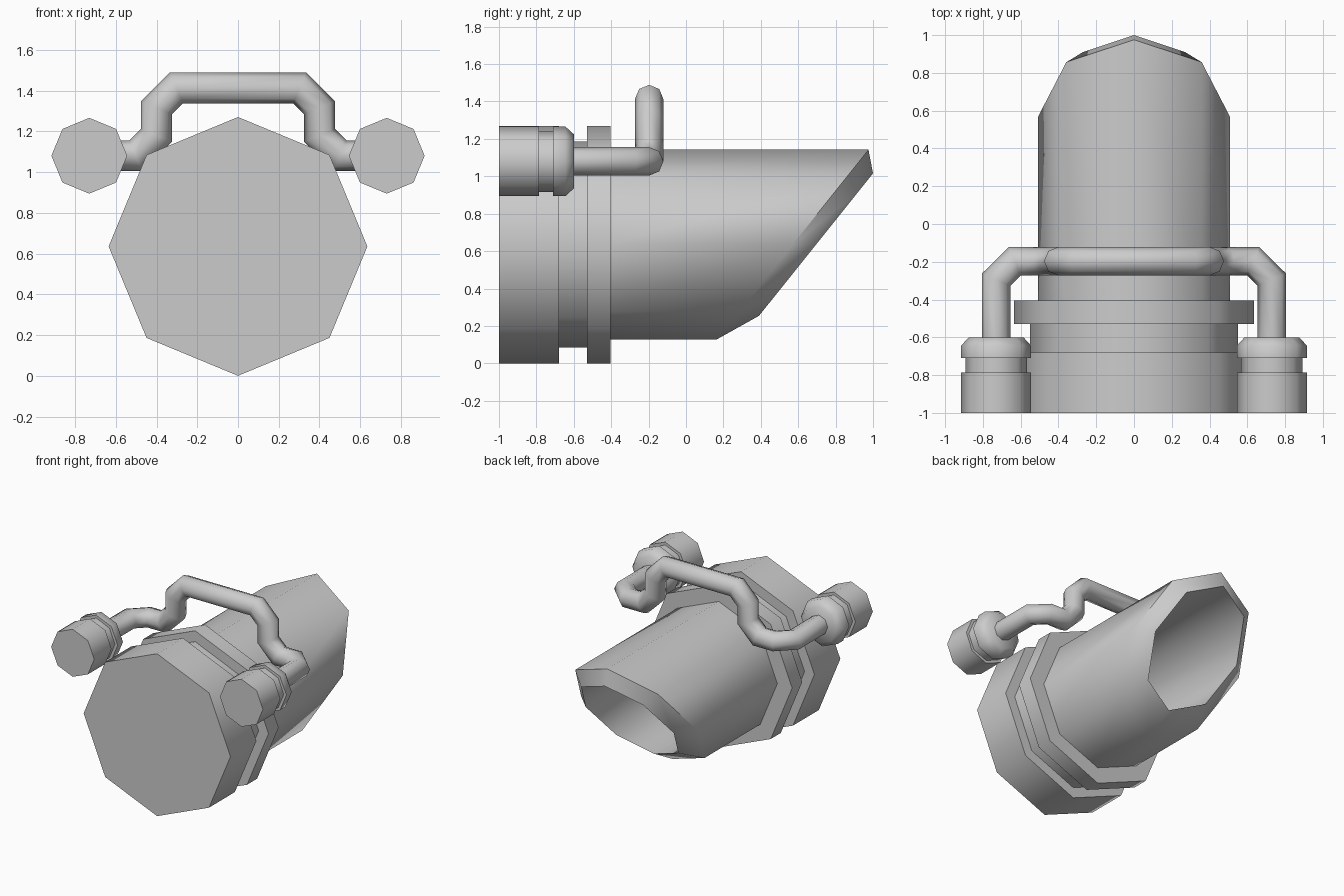
import bpy, bmesh, math
from mathutils import Vector

if "Cube" in bpy.data.objects:
    bpy.data.objects.remove(bpy.data.objects["Cube"])

SIDES = 8
SMOOTH = math.radians(50)


def ring(cx, cz, r, y):
    """Octagon around the y axis; y may be a function of height."""
    pts = []
    for i in range(SIDES):
        a = 2 * math.pi * i / SIDES
        z = cz + r * math.sin(a)
        pts.append(Vector((cx + r * math.cos(a), y(z) if callable(y) else y, z)))
    return pts


def loft(name, rings):
    """Skin a list of rings into a closed solid, smooth with sharp edges kept."""
    bm = bmesh.new()
    loops = [[bm.verts.new(p) for p in r] for r in rings]
    for a, b in zip(loops, loops[1:]):
        for i in range(SIDES):
            j = (i + 1) % SIDES
            bm.faces.new((a[i], a[j], b[j], b[i]))
    bm.faces.new(loops[0])
    bm.faces.new(loops[-1])
    bmesh.ops.recalc_face_normals(bm, faces=bm.faces)
    mesh = bpy.data.meshes.new(name)
    bm.to_mesh(mesh)
    bm.free()
    obj = bpy.data.objects.new(name, mesh)
    bpy.context.collection.objects.link(obj)
    bpy.ops.object.select_all(action='DESELECT')
    obj.select_set(True)
    bpy.context.view_layer.objects.active = obj
    bpy.ops.object.shade_smooth_by_angle(angle=SMOOTH)
    return obj


def lathe(name, cx, cz, profile):
    return loft(name, [ring(cx, cz, r, y) for y, r in profile])


def tube(name, path, r):
    """Octagonal pipe along a path with mitred corners."""
    path = [Vector(p) for p in path]
    current = ring(path[0].x, path[0].z, r, path[0].y)
    rings = [current]
    for k in range(1, len(path)):
        d = (path[k] - path[k - 1]).normalized()
        nxt = (path[k + 1] - path[k]).normalized() if k + 1 < len(path) else d
        n = (d + nxt).normalized()
        current = [p + d * ((path[k] - p).dot(n) / d.dot(n)) for p in current]
        rings.append(current)
    return loft(name, rings)


CZ = 0.635

# Stepped flange at the closed end
lathe("flange", 0, CZ, [(-1, .635), (-.68, .635), (-.68, .55),
                        (-.53, .55), (-.53, .635), (-.405, .635)])

# Hollow pipe with a slanted mouth and a raised inner rim
loft("pipe", [
    ring(0, CZ, .507, -.42),
    ring(0, CZ, .507, lambda z: .57 + .80 * (z - CZ)),
    ring(0, CZ, .381, lambda z: .695 + .80 * (z - CZ)),
    ring(0, CZ, .381, -.38),
])

# Two small fittings beside the flange
for side, x in (("left", -.73), ("right", .73)):
    lathe(side + "_fitting", x, 1.08, [
        (-1, .186), (-.785, .186), (-.785, .163), (-.71, .163),
        (-.71, .186), (-.645, .186), (-.6, .145)])

# Bent handle tube joining the fittings over the pipe
half = [(.73, -.62, 1.08), (.73, -.295, 1.08), (.63, -.197, 1.08),
        (.5, -.197, 1.08), (.4, -.197, 1.18), (.4, -.197, 1.315),
        (.302, -.197, 1.413)]
tube("handle", half + [(-x, y, z) for x, y, z in reversed(half)], .076)
